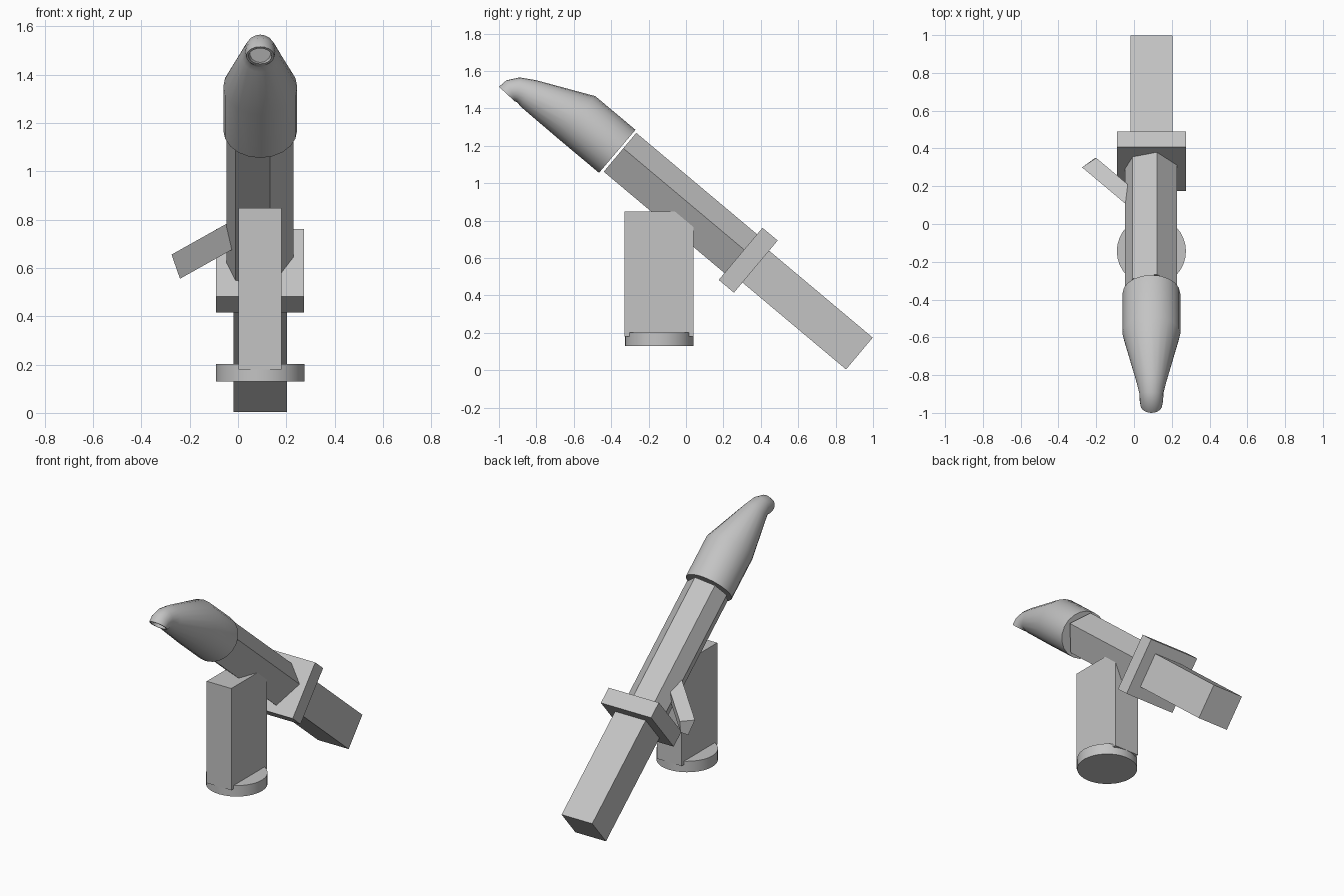
import bpy, bmesh, math
from mathutils import Vector

cube = bpy.data.objects.get("Cube")
if cube:
    bpy.data.objects.remove(cube, do_unlink=True)

grey = bpy.data.materials.new("plain grey")
grey.use_nodes = True
COLOUR = (0.55, 0.55, 0.55, 1)
grey.diffuse_color = COLOUR
grey.node_tree.nodes["Principled BSDF"].inputs["Base Color"].default_value = COLOUR

CX = 0.092                      # middle plane of the body
TILT = math.radians(40)
BUTT = Vector((CX, 0.927, 0.089))
ALONG = Vector((0, -math.cos(TILT), math.sin(TILT)))
UP = Vector((0, math.sin(TILT), math.cos(TILT)))


def tilted(x, s, t):
    """Point at sideways x, distance s along the body and height t above its axis."""
    return BUTT + Vector((x, 0, 0)) + ALONG * s + UP * t


def loft(name, rings, smooth=False):
    """Skin a closed solid through a list of equal-length point rings."""
    bm = bmesh.new()
    loops = [[bm.verts.new(p) for p in ring] for ring in rings]
    n = len(loops[0])
    for a, b in zip(loops, loops[1:]):
        for i in range(n):
            j = (i + 1) % n
            bm.faces.new((a[i], a[j], b[j], b[i]))
    bm.faces.new(loops[0])
    bm.faces.new(loops[-1])
    bmesh.ops.recalc_face_normals(bm, faces=bm.faces)
    mesh = bpy.data.meshes.new(name)
    bm.to_mesh(mesh)
    bm.free()
    mesh.materials.append(grey)
    obj = bpy.data.objects.new(name, mesh)
    bpy.context.collection.objects.link(obj)
    if smooth:
        bpy.ops.object.select_all(action="DESELECT")
        obj.select_set(True)
        bpy.context.view_layer.objects.active = obj
        bpy.ops.object.shade_smooth_by_angle(angle=math.radians(30))
    return obj


def tilted_box(name, half, s0, s1):
    corners = [(-half, -half), (half, -half), (half, half), (-half, half)]
    loft(name, [[tilted(x, s, t) for x, t in corners] for s in (s0, s1)])


def oval(top, bottom, half_width, n=20):
    """Ring spanning two side-profile points (y, z) with a given half width."""
    top, bottom = Vector((CX, *top)), Vector((CX, *bottom))
    mid, arm = (top + bottom) / 2, (top - bottom) / 2
    side = Vector((half_width, 0, 0))
    angles = [2 * math.pi * i / n for i in range(n)]
    return [mid + arm * math.cos(a) + side * math.sin(a) for a in angles]


# Stock and square collar
tilted_box("rear_stock", 0.111, 0, 0.73)
tilted_box("square_collar", 0.182, 0.723, 0.829)

# Uneven six-sided barrel
section = [(math.radians(a), 0.14) for a in (12, 78, 135, 180, 223, 287)]
loft("barrel", [[tilted(r * math.cos(a), s, r * math.sin(a)) for a, r in section]
                for s in (0.8, 1.672)])

# Nose: straight sleeve, drooping taper, and a hollow spout
profile = [
    ((-0.27, 1.285), (-0.465, 1.055), 0.153),
    ((-0.485, 1.465), (-0.68, 1.235), 0.153),
    ((-0.8, 1.55), (-0.885, 1.41), 0.077),
    ((-0.89, 1.565), (-0.9, 1.43), 0.064),
    ((-0.96, 1.55), (-0.908, 1.435), 0.062),
    ((-1.0, 1.515), (-0.915, 1.437), 0.058),
    ((-0.992, 1.508), (-0.923, 1.444), 0.048),
    ((-0.93, 1.535), (-0.9, 1.45), 0.044),
]
loft("nose_and_spout", [oval(*p) for p in profile], smooth=True)

# Side handle, swept back from the barrel
tip = [(-0.275, 0.3, 0.655), (-0.2, 0.35, 0.645), (-0.205, 0.35, 0.575), (-0.24, 0.32, 0.555)]
reach = Vector((0.25, -0.21, 0.14))
loft("side_handle", [[Vector(p) for p in tip], [Vector(p) + reach for p in tip]])

# Upright post
post = [(x, y) for x, y in ((0.003, -0.328), (0.181, -0.328), (0.181, 0.04), (0.003, 0.04))]
loft("upright_post", [[Vector((x, y, z)) for x, y in post] for z in (0.18, 0.847)])

# Round foot
circle = [2 * math.pi * i / 32 for i in range(32)]
loft("round_foot", [[Vector((CX + 0.183 * math.cos(a), -0.144 + 0.183 * math.sin(a), z))
                     for a in circle] for z in (0.13, 0.202)], smooth=True)
